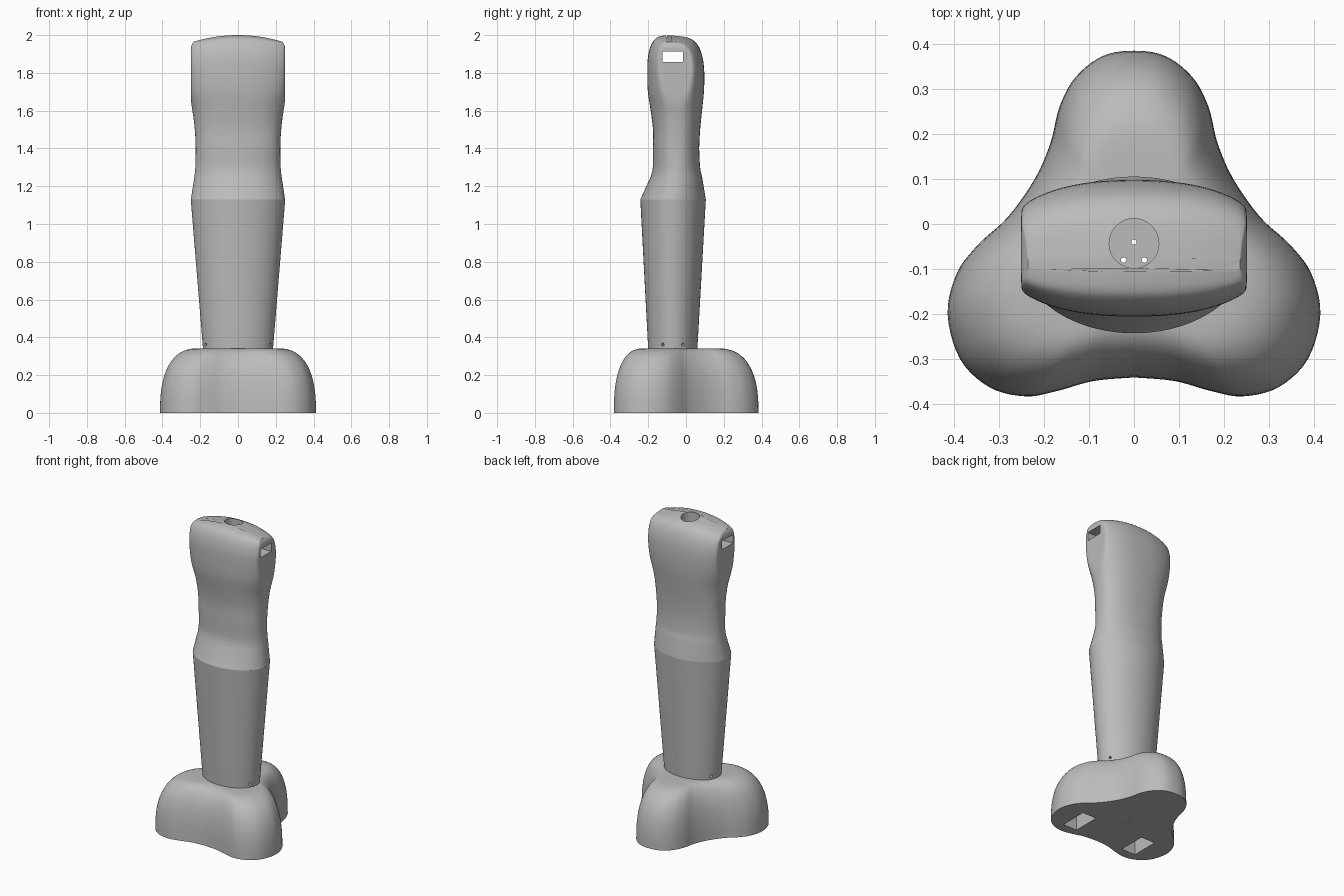
import bpy, bmesh, math
from mathutils import Vector

cube = bpy.data.objects.get("Cube")
if cube:
    bpy.data.objects.remove(cube, do_unlink=True)

grey = bpy.data.materials.new("plain_grey")
grey.use_nodes = True
grey.diffuse_color = (0.5, 0.5, 0.5, 1)
grey.node_tree.nodes["Principled BSDF"].inputs["Base Color"].default_value = (0.5, 0.5, 0.5, 1)
SEGMENTS = 128


def spline(keys, steps):
    """Smooth curve through a list of equal-length tuples."""
    out = []
    for i in range(len(keys) - 1):
        p0, p1 = keys[max(i - 1, 0)], keys[i]
        p2, p3 = keys[i + 1], keys[min(i + 2, len(keys) - 1)]
        for s in range(steps):
            t = s / steps
            out.append(tuple(
                b + t * ((c - a) / 2 + t * (a - 2.5 * b + 2 * c - d / 2 + t * (1.5 * (b - c) + (d - a) / 2)))
                for a, b, c, d in zip(p0, p1, p2, p3)))
    return out + [keys[-1]]


def loft(name, rings):
    """Skin a stack of closed rings and cap both ends."""
    bm = bmesh.new()
    loops = [[bm.verts.new(p) for p in ring] for ring in rings]
    n = len(loops[0])
    for low, high in zip(loops, loops[1:]):
        for i in range(n):
            j = (i + 1) % n
            bm.faces.new((low[i], low[j], high[j], high[i]))
    bm.faces.new(loops[0][::-1])
    bm.faces.new(loops[-1])
    bmesh.ops.recalc_face_normals(bm, faces=bm.faces)
    mesh = bpy.data.meshes.new(name)
    bm.to_mesh(mesh)
    bm.free()
    mesh.materials.append(grey)
    obj = bpy.data.objects.new(name, mesh)
    bpy.context.collection.objects.link(obj)
    return obj


def activate(obj):
    bpy.ops.object.select_all(action='DESELECT')
    obj.select_set(True)
    bpy.context.view_layer.objects.active = obj


def box(centre, size):
    bpy.ops.mesh.primitive_cube_add(size=1, location=centre)
    cutter = bpy.context.object
    cutter.scale = size
    return cutter


def rod(centre, radius, length, axis=(0, 0, 1), sides=16):
    bpy.ops.mesh.primitive_cylinder_add(vertices=sides, radius=radius, depth=length, location=centre)
    cutter = bpy.context.object
    cutter.rotation_euler = Vector(axis).to_track_quat('Z', 'Y').to_euler()
    return cutter


def carve(obj, cutter):
    """Subtract a cutter for good, then remove it."""
    cutter.hide_render = True
    cutter.data.materials.append(grey)
    activate(obj)
    mod = obj.modifiers.new("cut", 'BOOLEAN')
    mod.operation, mod.solver, mod.object = 'DIFFERENCE', 'EXACT', cutter
    bpy.ops.object.modifier_apply(modifier=mod.name)
    bpy.data.objects.remove(cutter, do_unlink=True)


# Base: three-lobed outline, domed over to a flat top
half = [(0, -.34), (.09, -.348), (.17, -.37), (.24, -.382), (.32, -.362), (.385, -.3), (.413, -.2),
        (.393, -.11), (.345, -.045), (.28, .015), (.22, .1), (.185, .18), (.165, .26),
        (.13, .325), (.07, .372), (0, .384)]
mirrored = [(-x, y) for x, y in half[-2:0:-1]]
outline = spline(half + mirrored + half[:1], 5)[:-1]
CENTRE_Y = -.06
rings = []
for i in range(19):
    angle = math.pi / 2 * i / 18
    scale = .5 + .5 * max(math.cos(angle), 0) ** .8
    z = .342 * math.sin(angle) ** .8
    rings.append([(x * scale, CENTRE_Y + (y - CENTRE_Y) * scale, z) for x, y in outline])
base = loft("base", rings)


# Shaft: tapered elliptical sleeve
def ellipse(a, back, front, z):
    steps = [math.tau * i / SEGMENTS for i in range(SEGMENTS)]
    mid, b = (back + front) / 2, (back - front) / 2
    return [(a * math.cos(t), mid + b * math.sin(t), z) for t in steps]


shaft = loft("shaft", [ellipse(.185, .06, -.2, .335), ellipse(.25, .105, -.242, 1.13)])


# Head: waisted loft with flattened sides and an arched top
def head_ring(z, a, back, front):
    blend = min(max((z - 1.13) / .3, 0), 1)
    power = 1 - .15 * blend
    soft = .001 + .005 * blend
    limit = .25 - .015 * max((z - 1.96) / .04, 0) ** 2
    arch = .04 * min(max((z - 1.65) / .35, 0), 1) ** 2
    ring = []
    for i in range(SEGMENTS):
        t = math.tau * (i + .5) / SEGMENTS
        c, s = math.cos(t), math.sin(t)
        x = a * abs(c) ** power
        x = min(x, limit) - soft * math.log(1 + math.exp(-abs(x - limit) / soft))
        y = (back + front) / 2 + (back - front) / 2 * math.copysign(abs(s) ** power, s)
        ring.append((math.copysign(x, c), y, z - arch * (x / .25) ** 2))
    return ring


slope = [(1.13, .25, .105, -.242), (1.25, .231, .085, -.187)]
upper = [(1.25, .231, .085, -.187), (1.3, .226, .075, -.176), (1.4, .224, .07, -.175),
         (1.5, .229, .075, -.175), (1.6, .243, .085, -.187), (1.7, .272, .095, -.202),
         (1.8, .292, .097, -.205), (1.88, .3, .088, -.202), (1.94, .3, .067, -.188),
         (1.975, .3, .035, -.168), (1.992, .3, -.01, -.145), (2, .3, -.075, -.105)]
head = loft("head", [head_ring(*k) for k in slope[:1] + spline(upper, 4)])

# Central bore through head and shaft, and the cross slot
for part in (head, shaft):
    carve(part, rod((0, -.043, 1.28), .055, 1.8, sides=48))
carve(head, box((0, -.07, 1.885), (.7, .11, .055)))

# Three fine holes under the bore
for x, y in ((0, -.04), (.023, -.08), (-.023, -.08)):
    for part in (shaft, base):
        carve(part, rod((x, y, .2), .006, .6))

# Fixing holes at the foot of the shaft, pockets under the front lobes
for side in (-1, 1):
    for end in (-1, 1):
        carve(shaft, rod((side * .17, -.07 + end * .053, .362), .008, .04, (side * .85, end * .53, 0)))
    carve(base, box((side * .225, -.23, .08), (.1, .18, .24)))

for part in (base, shaft, head):
    activate(part)
    bpy.ops.object.shade_smooth_by_angle(angle=math.radians(32))
